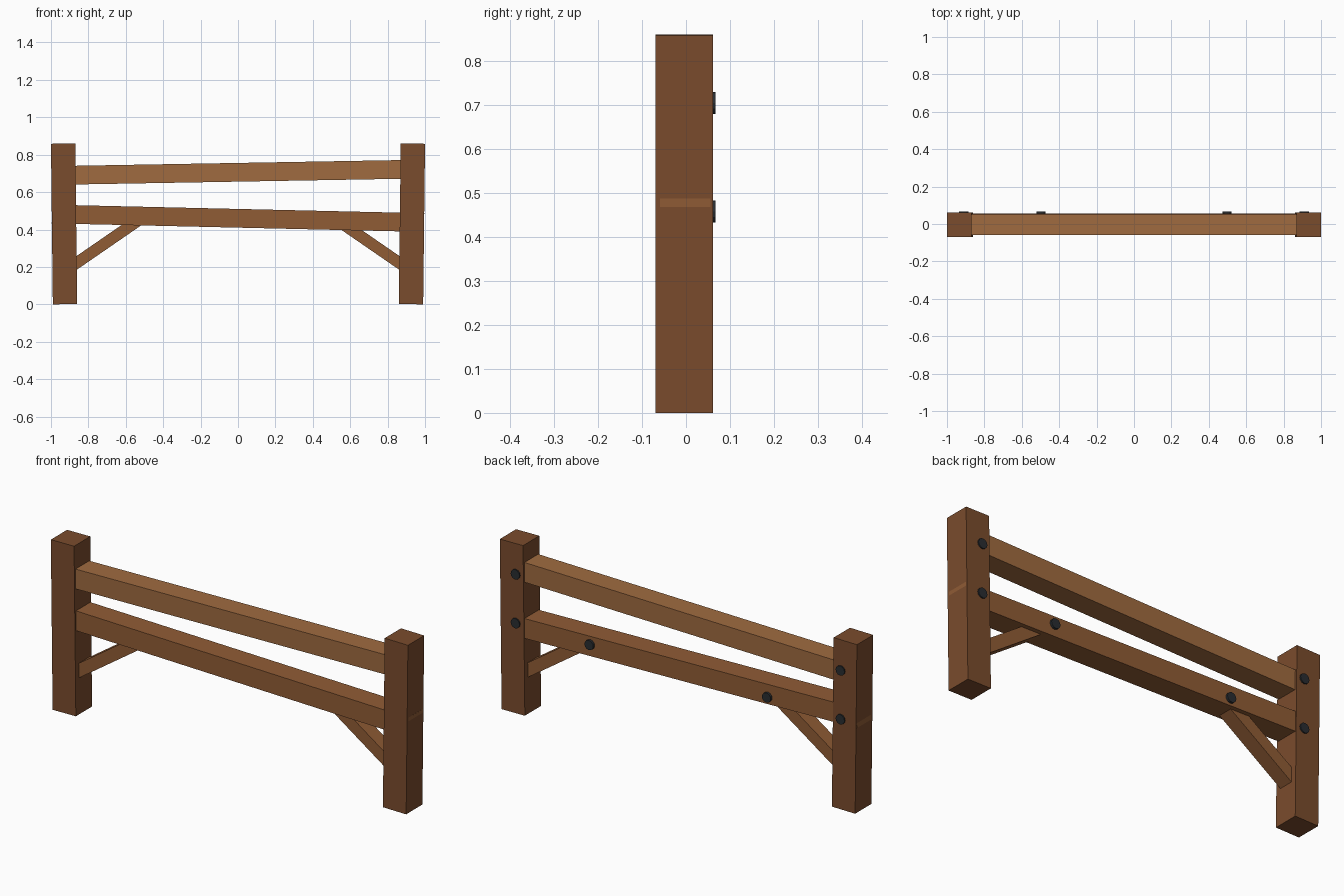
import bpy, math
from mathutils import Vector

if "Cube" in bpy.data.objects:
    bpy.data.objects.remove(bpy.data.objects["Cube"])


def material(name, rgb):
    m = bpy.data.materials.new(name)
    m.diffuse_color = (*rgb, 1)
    m.use_nodes = True
    m.node_tree.nodes["Principled BSDF"].inputs["Base Color"].default_value = m.diffuse_color
    return m


POST = material("dark_wood", (0.195, 0.072, 0.026))
UPPER = material("light_wood", (0.35, 0.147, 0.051))
LOWER = material("mid_wood", (0.28, 0.107, 0.036))
IRON = material("dark_iron", (0.022, 0.026, 0.03))


def beam(name, centre, size, tilt, mat):
    """Box of a given size, turned about the y axis."""
    bpy.ops.mesh.primitive_cube_add(size=1, location=centre)
    ob = bpy.context.object
    ob.name = name
    ob.scale = size
    ob.rotation_euler = (0, tilt, 0)
    ob.data.materials.append(mat)
    return ob


def bolt(name, x, z):
    """Flat round bolt head on the back face."""
    bpy.ops.mesh.primitive_cylinder_add(vertices=12, radius=0.025, depth=0.022,
                                        location=(x, 0.0565, z),
                                        rotation=(math.pi / 2, 0, 0))
    ob = bpy.context.object
    ob.name = name
    ob.data.materials.append(IRON)


# Rails, each slightly out of level
beam("upper_rail", (0, -0.004, 0.706), (1.99, 0.11, 0.10), -0.0175, UPPER)
beam("lower_rail", (0, -0.0015, 0.46), (1.99, 0.115, 0.10), 0.023, LOWER)

for side, s in (("left", -1), ("right", 1)):
    # Post leaning outward at the top
    beam(f"{side}_post", (s * 0.93, -0.004, 0.43), (0.13, 0.13, 0.8585),
         s * 0.0117, POST)

    # Diagonal brace from post to lower rail
    a, b = Vector((s * 0.92, -0.004, 0.182)), Vector((s * 0.515, -0.004, 0.461))
    d = b - a
    beam(f"{side}_brace", (a + b) / 2, (d.length, 0.075, 0.061),
         -math.atan2(d.z, d.x), LOWER)

    # Bolt heads
    bolt(f"{side}_upper_bolt", s * 0.91, 0.705)
    bolt(f"{side}_lower_bolt", s * 0.91, 0.458)
    bolt(f"{side}_brace_bolt", s * 0.497, 0.458)
